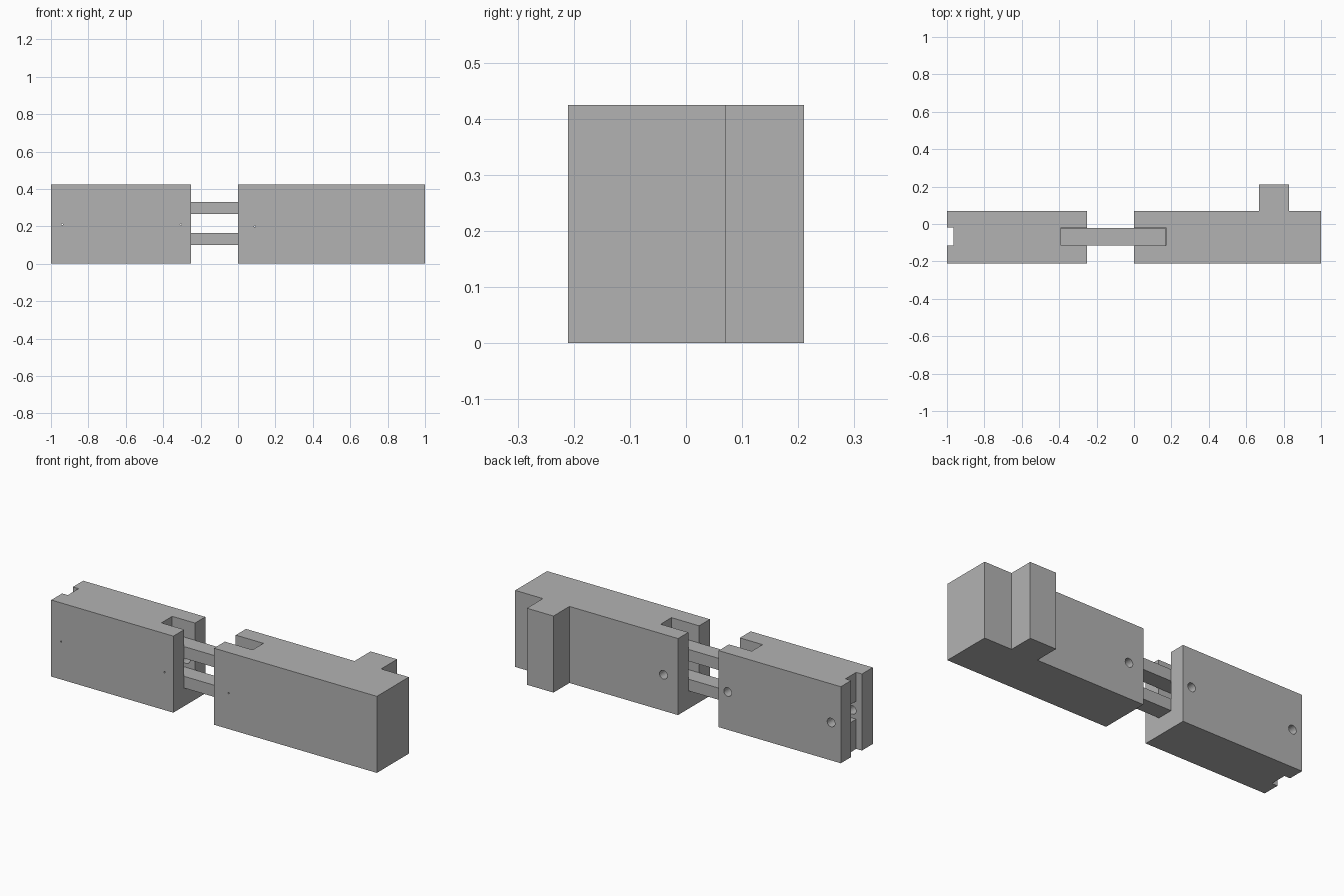
import bpy
from math import pi

cube = bpy.data.objects.get("Cube")
if cube:
    bpy.data.objects.remove(cube, do_unlink=True)

grey = bpy.data.materials.new("plain grey")
grey.use_nodes = True
grey.diffuse_color = (0.45, 0.45, 0.45, 1)
grey.node_tree.nodes["Principled BSDF"].inputs["Base Color"].default_value = (0.45, 0.45, 0.45, 1)

HEIGHT = 0.425
FRONT, BACK = -0.21, 0.07
SLOT = (-0.115, -0.02)
OVER = 0.02


def box(name, x, y, z):
    bpy.ops.mesh.primitive_cube_add(size=1)
    ob = bpy.context.object
    ob.name = name
    ob.location = [sum(r) / 2 for r in (x, y, z)]
    ob.scale = [r[1] - r[0] for r in (x, y, z)]
    bpy.ops.object.transform_apply(location=True, scale=True)
    ob.data.materials.append(grey)
    return ob


def rod(name, x, z, radius, y):
    bpy.ops.mesh.primitive_cylinder_add(
        vertices=24, radius=radius, depth=y[1] - y[0],
        location=(x, sum(y) / 2, z), rotation=(pi / 2, 0, 0))
    ob = bpy.context.object
    ob.name = name
    ob.data.materials.append(grey)
    return ob


def cut(target, cutter):
    mod = target.modifiers.new(cutter.name, "BOOLEAN")
    mod.operation = "DIFFERENCE"
    mod.solver = "EXACT"
    mod.object = cutter
    bpy.context.view_layer.objects.active = target
    bpy.ops.object.modifier_apply(modifier=mod.name)
    bpy.data.objects.remove(cutter, do_unlink=True)


def pin_hole(target, x, z):
    # Wide bore from the back, pinhole at the front
    cut(target, rod("bore", x, z, 0.024, (-0.17, BACK + OVER)))
    cut(target, rod("pinhole", x, z, 0.004, (FRONT - OVER, -0.15)))


# Main blocks
right_block = box("right_block", (-1, -0.25), (FRONT, BACK), (0, HEIGHT))
left_block = box("left_block", (0, 1), (FRONT, BACK), (0, HEIGHT))

# Slots that take the connecting bars, open at the top
cut(right_block, box("slot", (-0.39, -0.25 + OVER), SLOT, (0.098, HEIGHT + OVER)))
cut(left_block, box("slot", (-OVER, 0.17), SLOT, (0.098, HEIGHT + OVER)))

# Shallow groove and central pocket in the outer end
cut(right_block, box("groove", (-1 - OVER, -0.965), SLOT, (-OVER, HEIGHT + OVER)))
cut(right_block, box("pocket", (-1 - OVER, -0.90), SLOT, (0.165, 0.265)))

# Pin holes
pin_hole(right_block, -0.94, 0.21)
pin_hole(right_block, -0.305, 0.21)
pin_hole(left_block, 0.09, 0.2)

# Rear tab on the left block
box("rear_tab", (0.667, 0.83), (BACK, 0.21), (0, HEIGHT))

# Connecting bars
for name, z in (("lower_bar", (0.1, 0.165)), ("upper_bar", (0.265, 0.33))):
    box(name, (-0.389, 0.169), (SLOT[0] + 0.001, SLOT[1] - 0.001), z)
